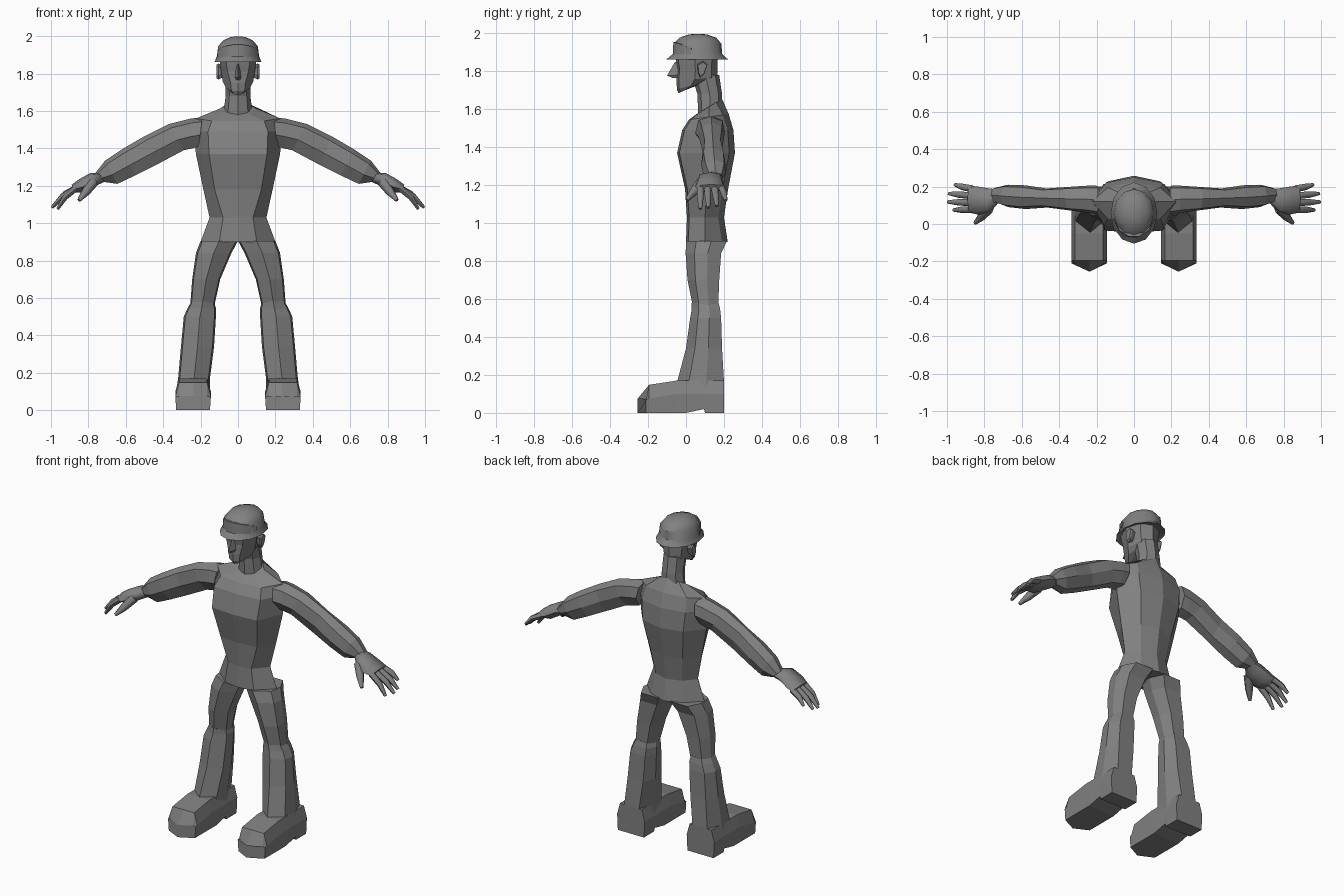
import bpy, bmesh, math
from mathutils import Vector

grey = bpy.data.materials.new("plain grey")
grey.diffuse_color = (0.22, 0.22, 0.22, 1)


def loft(name, rings, smooth=0, mirror=False, caps=True):
    """Skin a list of equal-length closed rings of points."""
    bm = bmesh.new()
    vs = [[bm.verts.new(p) for p in r] for r in rings]
    n = len(vs[0])
    for a, b in zip(vs, vs[1:]):
        for i in range(n):
            j = (i + 1) % n
            bm.faces.new((a[i], a[j], b[j], b[i]))
    if caps:
        bm.faces.new(vs[0])
        bm.faces.new(vs[-1])
    bmesh.ops.remove_doubles(bm, verts=bm.verts, dist=0.0005)
    bmesh.ops.recalc_face_normals(bm, faces=bm.faces)
    me = bpy.data.meshes.new(name)
    bm.to_mesh(me)
    bm.free()
    me.materials.append(grey)
    ob = bpy.data.objects.new(name, me)
    bpy.context.collection.objects.link(ob)
    if smooth:
        bpy.ops.object.select_all(action='DESELECT')
        ob.select_set(True)
        bpy.context.view_layer.objects.active = ob
        bpy.ops.object.shade_smooth_by_angle(angle=math.radians(smooth))
    if mirror:
        ob.modifiers.new("mirror", 'MIRROR').use_bisect_axis[0] = False
    return ob


def body_ring(zf, zb, w, fw, yf, ys, yb, bw):
    """Symmetric ring: front centre, front corner, side, back corner, back centre."""
    half = [(0, yf), (fw, yf + 0.012), (w, ys), (bw, yb - 0.03), (0, yb)]
    pts = half + [(-x, y) for x, y in half[-2:0:-1]]
    return [(x, y, zf + (zb - zf) * (y - yf) / (yb - yf)) for x, y in pts]


def leg_ring(z, xi, xo, yf, yb):
    tpl = [(.5, 0), (.95, .25), (1, .62), (.8, 1), (.2, 1), (0, .62), (.05, .25)]
    return [(xi + u * (xo - xi), yf + v * (yb - yf), z) for u, v in tpl]


def arm_ring(xt, zt, xb, zb, y0, y1):
    tpl = [(.5, 1), (.92, .85), (1, .45), (.75, .05), (.3, 0), (0, .4), (.1, .85)]
    return [(xb + v * (xt - xb), y0 + u * (y1 - y0), zb + v * (zt - zb)) for u, v in tpl]


def oval(z, w, yf, yb, n=12, tilt=0):
    c, r = (yf + yb) / 2, (yb - yf) / 2
    out = []
    for i in range(n):
        a = 2 * math.pi * i / n
        out.append((w * math.sin(a), c - r * math.cos(a), z - tilt * math.cos(a)))
    return out


def tube(name, pts, radii, sides=6):
    rings = []
    pts = [Vector(p) for p in pts]
    for i, p in enumerate(pts):
        d = (pts[min(i + 1, len(pts) - 1)] - pts[max(i - 1, 0)]).normalized()
        s = d.cross(Vector((0.3, 0, 1))).normalized()
        t = s.cross(d)
        rings.append([p + radii[i] * (s * math.cos(k * math.tau / sides)
                      + t * math.sin(k * math.tau / sides)) for k in range(sides)])
    return loft(name, rings, 60, True)


# Torso from hips to collar
loft("torso", [body_ring(*r) for r in [
    (.90, .90, .20, .10, .00, .10, .22, .11),
    (1.03, 1.03, .152, .08, .005, .10, .20, .09),
    (1.18, 1.18, .185, .125, -.005, .11, .222, .11),
    (1.37, 1.37, .225, .155, -.047, .12, .258, .14),
    (1.49, 1.49, .235, .16, -.02, .12, .25, .15),
    (1.545, 1.575, .225, .14, .015, .12, .225, .14),
    (1.575, 1.655, .095, .06, .055, .12, .19, .06)]])

# Thighs
loft("thigh", [leg_ring(*r) for r in [
    (.905, .0, .20, .0, .215),
    (.84, .035, .225, -.002, .185),
    (.70, .095, .245, .008, .175),
    (.565, .125, .255, .035, .17)]], mirror=True)

# Boot shafts
loft("boot_shaft", [leg_ring(*r) for r in [
    (.58, .128, .25, .03, .172),
    (.545, .118, .27, .03, .18),
    (.50, .118, .29, .022, .185),
    (.34, .128, .305, .0, .19),
    (.17, .15, .32, -.045, .20),
    (.10, .15, .33, -.045, .20)]], mirror=True)


# Boot feet, with a raised instep under the arch and a pointed toe
def foot_ring(y, zt, zb, zm, tip=0):
    xs = [.15, .145, .165, .238, .315, .335, .33, .238]
    zs = [zb, zm, zt, zt, zt, zm, zb, zb]
    ys = [y - (tip if x == .238 else 0) for x in xs]
    return list(zip(xs, ys, zs))


loft("boot_foot", [foot_ring(*r) for r in [
    (.20, .17, 0, .10), (.10, .17, 0, .10), (.095, .17, .02, .10),
    (.0, .17, 0, .10), (-.05, .17, 0, .10),
    (-.195, .148, 0, .075), (-.21, .075, 0, .07, .045)]], mirror=True)

# Arms
loft("arm", [arm_ring(*r) for r in [
    (.19, 1.565, .21, 1.41, .05, .205),
    (.25, 1.56, .245, 1.40, .06, .205),
    (.37, 1.53, .29, 1.39, .07, .20),
    (.50, 1.465, .44, 1.31, .088, .19),
    (.62, 1.395, .55, 1.255, .08, .207),
    (.71, 1.335, .645, 1.21, .09, .21),
    (.765, 1.265, .715, 1.22, .115, .195)]], mirror=True)

# Hands: palm, four fingers, thumb
loft("palm", [arm_ring(*r) for r in [
    (.735, 1.27, .715, 1.22, .115, .185),
    (.79, 1.268, .76, 1.20, .06, .19),
    (.85, 1.235, .82, 1.165, .05, .20),
    (.89, 1.205, .87, 1.165, .06, .205)]], 60, True)
for i, (tx, ty, tz) in enumerate([(.958, .21, 1.12), (.99, .163, 1.09),
                                  (.995, .118, 1.082), (.965, .075, 1.075)]):
    by = .188 - .037 * i
    tube("finger", [(.865, by, 1.187), ((tx + .885) / 2, (by + ty) / 2, (tz + 1.2) / 2),
                    (tx, ty, tz)], [.019, .017, .009])
tube("thumb", [(.775, .085, 1.22), (.815, .04, 1.165), (.85, .005, 1.122)], [.03, .023, .01])

# Neck
loft("neck", [oval(1.59, .078, .065, .19, 8, .03), oval(1.68, .066, .06, .19, 8),
              oval(1.78, .066, .03, .175, 8)])


# Head with a narrow chin
def head_ring(zf, zb, w, fw, yf, yb):
    return body_ring(zf, zb, w, fw, yf, yf + .45 * (yb - yf), yb, w * .7)


loft("head", [head_ring(*r) for r in [
    (1.685, 1.715, .035, .022, -.04, .03),
    (1.705, 1.75, .065, .035, -.048, .12),
    (1.75, 1.77, .082, .04, -.05, .165),
    (1.81, 1.81, .09, .055, -.045, .165),
    (1.84, 1.84, .095, .06, -.05, .165),
    (1.88, 1.88, .10, .065, -.055, .17)]])

# Nose
loft("nose", [[(-.006, -.045, 1.85), (0, -.058, 1.85), (.006, -.045, 1.85)],
              [(-.018, -.04, 1.78), (0, -.1, 1.778), (.018, -.04, 1.78)],
              [(-.012, -.04, 1.765), (0, -.07, 1.765), (.012, -.04, 1.765)]])

# Ears
loft("ear", [[(x, .085 + k * dy, 1.812 + k * dz) for dy, dz in
              [(-.022, -.02), (-.025, .025), (.005, .042), (.028, .025), (.012, -.025), (-.01, -.045)]]
             for x, k in [(.08, .7), (.105, 1), (.114, .85)]], mirror=True)

# Helmet: flared brim and dome, with an underside
loft("helmet", [oval(*r) for r in [
    (1.878, .09, -.05, .165),
    (1.862, .125, -.105, .222),
    (1.893, .113, -.068, .19),
    (1.945, .106, -.066, .187),
    (1.977, .08, -.035, .16),
    (1.993, .045, .01, .115),
    (1.998, .02, .04, .085)]], 35)

# Raised front panel of the helmet
arc = [math.radians(a) for a in (-75, -45, -15, 15, 45, 75)]


def panel_row(k, off):
    pts = []
    for a in arc:
        z = 1.89 + k * .065 * math.cos(a) ** .5
        pts.append(((.109 + off) * math.sin(a), .06 - (.128 + off) * math.cos(a), z))
    return pts


outer = [panel_row(0, .006), panel_row(1, .003)]
inner = [panel_row(0, -.01), panel_row(1, -.02)]
loft("helmet_panel", [[o0, o1, i1, i0] for o0, o1, i1, i0 in
                      zip(outer[0], outer[1], inner[1], inner[0])], 35)
